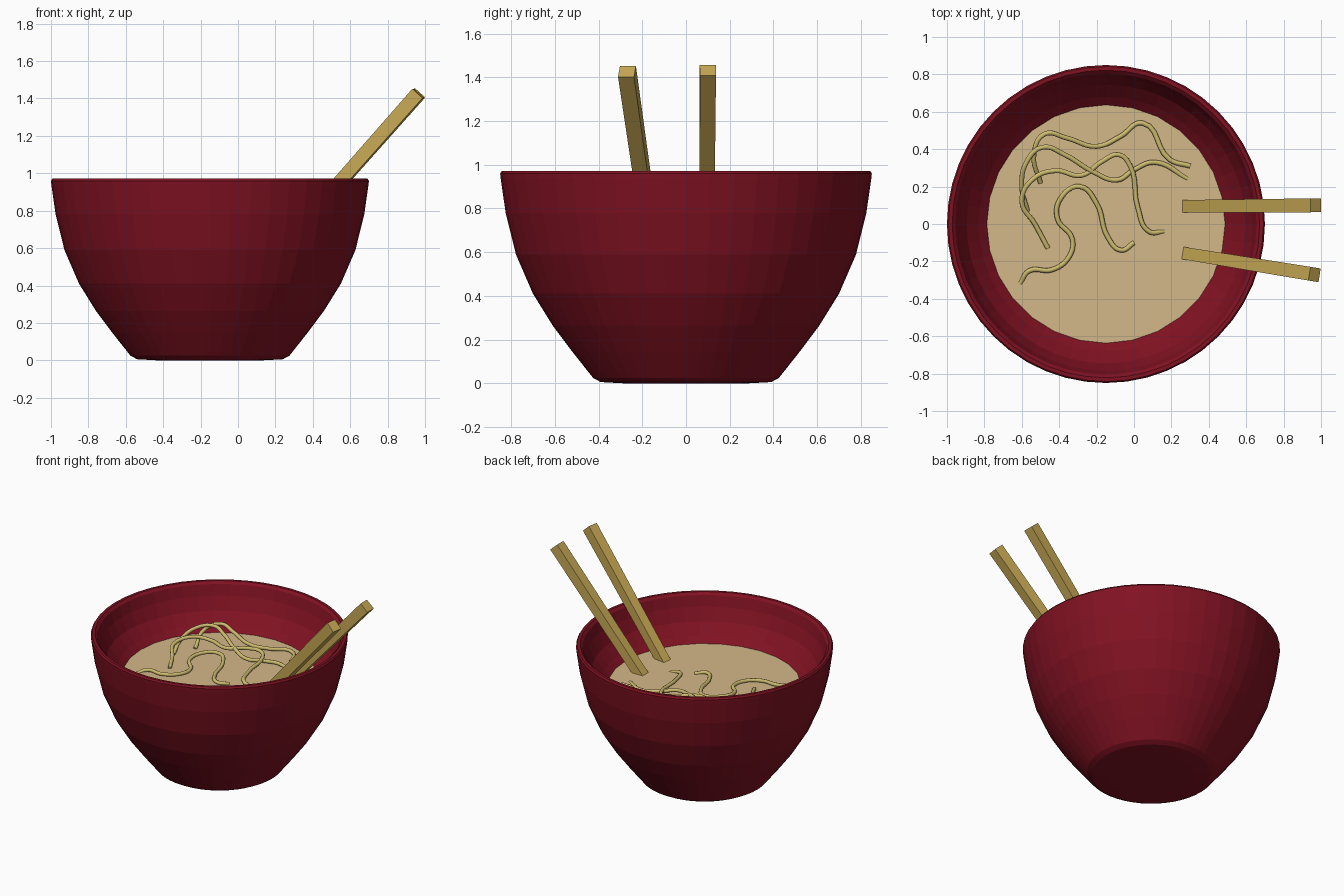
import bpy, math
from mathutils import Vector

if "Cube" in bpy.data.objects:
    bpy.data.objects.remove(bpy.data.objects["Cube"])

CX = -0.15      # bowl axis
SOUP = 0.68     # soup level


def material(name, rgb):
    m = bpy.data.materials.new(name)
    m.diffuse_color = (*rgb, 1)
    m.use_nodes = True
    m.node_tree.nodes["Principled BSDF"].inputs["Base Color"].default_value = m.diffuse_color
    return m


def mesh_object(name, verts, faces, mat):
    me = bpy.data.meshes.new(name)
    me.from_pydata(verts, [], faces)
    me.materials.append(mat)
    ob = bpy.data.objects.new(name, me)
    bpy.context.collection.objects.link(ob)
    return ob


def lathe(name, profile, sides, mat):
    """Revolve (radius, z) points about the bowl axis and cap both ends."""
    verts = [(CX + r * math.cos(math.tau * i / sides), r * math.sin(math.tau * i / sides), z)
             for r, z in profile for i in range(sides)]
    n = len(profile)
    faces = [(k * sides + i, k * sides + (i + 1) % sides,
              (k + 1) * sides + (i + 1) % sides, (k + 1) * sides + i)
             for k in range(n - 1) for i in range(sides)]
    faces.append(tuple(reversed(range(sides))))
    faces.append(tuple(range((n - 1) * sides, n * sides)))
    return mesh_object(name, verts, faces, mat)


red = material("lacquer_red", (0.22, 0.006, 0.016))
broth = material("broth", (0.65, 0.48, 0.25))
wood = material("wood", (0.58, 0.40, 0.09))
pasta = material("noodle", (0.62, 0.50, 0.16))

# Bowl: outside wall, rim, inside wall
lathe("bowl", [(0.28, 0.0), (0.39, 0.006), (0.425, 0.025), (0.52, 0.145), (0.61, 0.265),
               (0.70, 0.41), (0.778, 0.59), (0.825, 0.78), (0.848, 0.94), (0.85, 0.96),
               (0.842, 0.972), (0.822, 0.972), (0.805, 0.955), (0.785, 0.88),
               (0.745, 0.79), (0.68, 0.715), (0.63, 0.67), (0.5, 0.4), (0.3, 0.15)], 48, red)

# Soup surface
lathe("soup", [(0.60, SOUP - 0.04), (0.637, SOUP)], 28, broth)


# Chopsticks: slightly tapered square bars
def chopstick(name, low, tip):
    low, tip = Vector(low), Vector(tip)
    d = (tip - low).normalized()
    side = Vector((0, 0, 1)).cross(d).normalized()
    up = d.cross(side)
    verts = [p + side * a * h + up * b * h for p, h in ((low, 0.033), (tip, 0.037))
             for a, b in ((-1, -1), (1, -1), (1, 1), (-1, 1))]
    faces = [(3, 2, 1, 0), (4, 5, 6, 7)] + [(i, (i + 1) % 4, (i + 1) % 4 + 4, i + 4) for i in range(4)]
    mesh_object(name, verts, faces, wood)


chopstick("chopstick_back", (0.26, 0.095, 0.63), (0.972, 0.10, 1.432))
chopstick("chopstick_front", (0.26, -0.155, 0.63), (0.965, -0.27, 1.427))


# Noodles: round tubes through (x, y, lift above soup)
def noodle(name, pts):
    cu = bpy.data.curves.new(name, 'CURVE')
    cu.dimensions = '3D'
    cu.bevel_depth = 0.013
    cu.bevel_resolution = 2
    cu.resolution_u = 6
    cu.use_fill_caps = True
    sp = cu.splines.new('BEZIER')
    sp.bezier_points.add(len(pts) - 1)
    for bp, (x, y, lift) in zip(sp.bezier_points, pts):
        bp.co = (x, y, SOUP + lift)
        bp.handle_left_type = bp.handle_right_type = 'AUTO'
    cu.materials.append(pasta)
    bpy.context.collection.objects.link(bpy.data.objects.new(name, cu))


noodle("noodle_1", [(0.30, 0.31, 0), (0.19, 0.345, .01), (0.045, 0.54, .01), (-0.07, 0.47, .02),
                    (-0.2, 0.415, .04), (-0.36, 0.46, .07), (-0.48, 0.48, .09),
                    (-0.535, 0.37, .07), (-0.50, 0.22, 0)])
noodle("noodle_2", [(0.29, 0.24, -.01), (0.11, 0.33, .01), (0, 0.29, .02), (-0.09, 0.235, .03),
                    (-0.22, 0.28, .05), (-0.37, 0.37, .08), (-0.49, 0.41, .1),
                    (-0.575, 0.33, .09), (-0.60, 0.20, .05), (-0.57, 0.07, 0)])
noodle("noodle_3", [(0.16, -0.04, -.01), (0.08, -0.04, .01), (0.02, 0.09, .02), (-0.02, 0.31, .03),
                    (-0.08, 0.37, .04), (-0.17, 0.335, .05), (-0.28, 0.26, .05),
                    (-0.42, 0.285, .06), (-0.54, 0.24, .07), (-0.60, 0.12, .05),
                    (-0.53, 0, .02), (-0.46, -0.13, 0)])
noodle("noodle_4", [(0, -0.10, 0), (-0.07, -0.14, .01), (-0.14, -0.07, .01), (-0.2, 0.11, .02),
                    (-0.29, 0.20, .03), (-0.39, 0.14, .03), (-0.41, 0.03, .02), (-0.33, -0.08, .01),
                    (-0.35, -0.18, .01), (-0.44, -0.245, .01), (-0.56, -0.25, .01), (-0.61, -0.32, -.01)])
